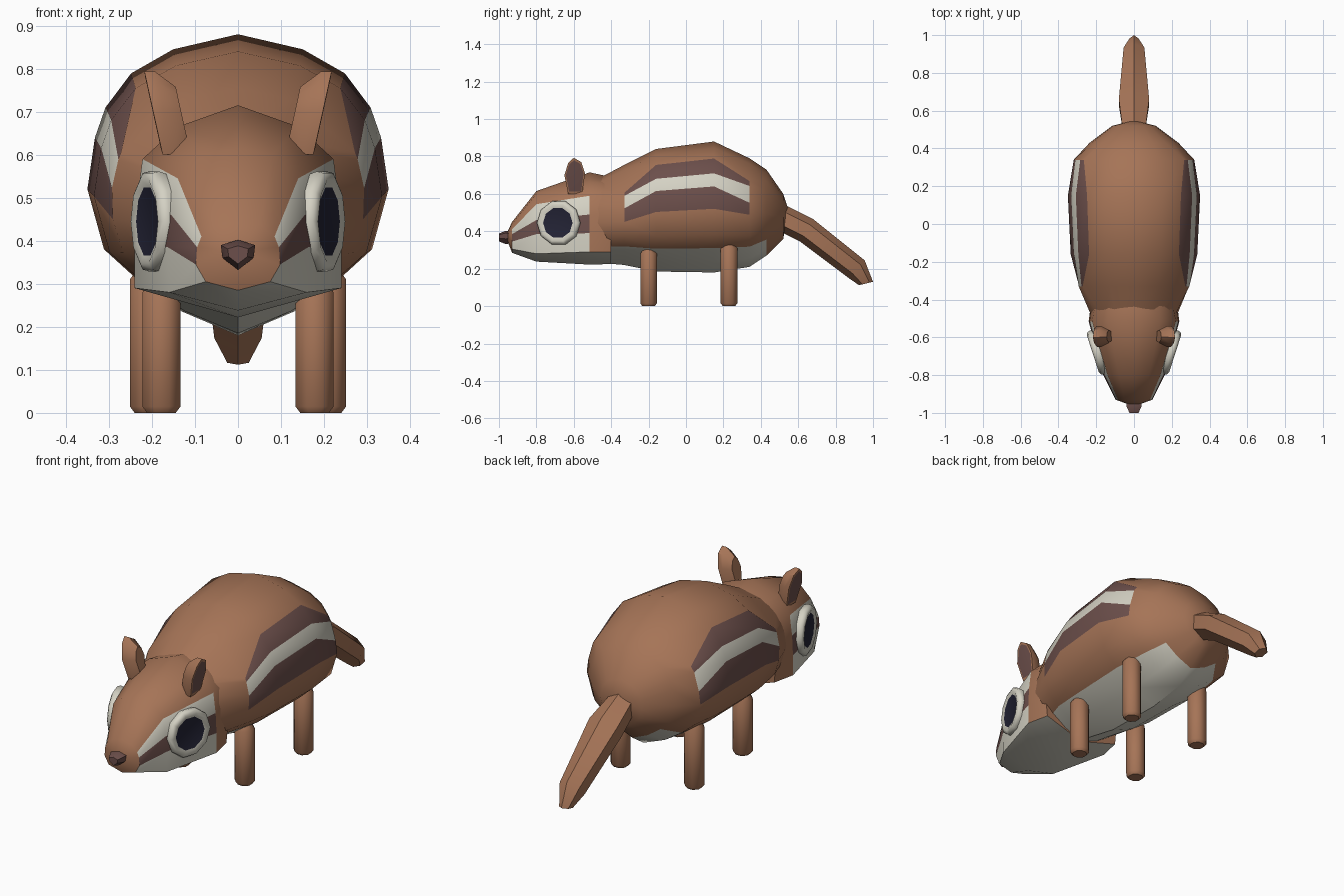
import bpy, bmesh, math
from mathutils import Vector

if "Cube" in bpy.data.objects:
    bpy.data.objects.remove(bpy.data.objects["Cube"])

def material(name, rgb):
    m = bpy.data.materials.new(name)
    m.diffuse_color = (*rgb, 1)
    m.use_nodes = True
    m.node_tree.nodes["Principled BSDF"].inputs["Base Color"].default_value = m.diffuse_color
    return m

BROWN, CREAM, PLUM, NAVY = range(4)
MATS = [material("fur brown", (.38, .175, .095)), material("cream", (.66, .64, .55)),
        material("dark plum", (.15, .078, .07)), material("eye navy", (.017, .017, .036))]

def loft(name, rings, rule=lambda i, k: BROWN, caps=(BROWN, BROWN), angle=40):
    """Skin closed rings; a ring holding one point becomes a pole. rule(ring, side) gives the colour."""
    bm = bmesh.new()
    vs = [[bm.verts.new(p) for p in r] for r in rings]
    n = max(len(r) for r in vs)
    for i, (a, b) in enumerate(zip(vs, vs[1:])):
        for k in range(n):
            l = (k + 1) % n
            if len(a) == 1:
                f = bm.faces.new((a[0], b[k], b[l]))
            elif len(b) == 1:
                f = bm.faces.new((a[k], a[l], b[0]))
            else:
                f = bm.faces.new((a[k], a[l], b[l], b[k]))
            f.material_index = rule(i, k)
    for r, c in ((vs[0], caps[0]), (vs[-1], caps[1])):
        if len(r) > 1:
            bm.faces.new(r).material_index = c
    bmesh.ops.recalc_face_normals(bm, faces=bm.faces)
    me = bpy.data.meshes.new(name)
    bm.to_mesh(me)
    bm.free()
    for m in MATS:
        me.materials.append(m)
    ob = bpy.data.objects.new(name, me)
    bpy.context.collection.objects.link(ob)
    bpy.ops.object.select_all(action='DESELECT')
    ob.select_set(True)
    bpy.context.view_layer.objects.active = ob
    bpy.ops.object.shade_smooth_by_angle(angle=math.radians(angle))
    return ob

def mirrored(y, half):
    """Full ring from a half section running top to bottom."""
    pts = list(half) + [(-x, z) for x, z in half[-2:0:-1]]
    return [(x, y, z) for x, z in pts]

# Body: one cross-section (height share, width share) scaled along the spine
SECTION = [(1, 0), (.95, .43), (.87, .71), (.757, .88), (.657, .95), (.486, 1),
           (.286, .89), (.186, .67), (.079, .37), (0, 0)]

def width_at(t):
    for (t1, w1), (t0, w0) in zip(SECTION, SECTION[1:]):
        if t >= t0:
            return w0 + (w1 - w0) * (t - t0) / (t1 - t0)

# y, top, bottom, half width
SPINE = [(-.50, .665, .235, .22), (-.33, .755, .22, .30), (-.16, .84, .185, .335),
         (.15, .88, .18, .35), (.34, .79, .21, .32), (.43, .73, .27, .235), (.52, .60, .36, .115)]
# stripes pinch together at their two ends
PINCH = {1: {2: .72, 3: .69, 4: .565, 5: .43}, 4: {2: .79, 3: .745, 4: .59, 5: .48}}
rings = []
for i, (y, top, bot, w) in enumerate(SPINE):
    half = []
    for j, (t, _) in enumerate(SECTION):
        t = PINCH.get(i, {}).get(j, t)
        half.append((w * width_at(t), bot + t * (top - bot)))
    rings.append(mirrored(y, half))
rings.append([(0, .548, .515)])

def body_colour(i, k):
    j = min(k, 17 - k)
    if 1 <= i <= 3 and 2 <= j <= 4:
        return CREAM if j == 3 else PLUM
    return CREAM if j >= 7 and i <= 4 else BROWN

loft("body", rings, body_colour)

# Head: crown, brow, cheek band, jaw corner, chin
HEAD = [
    (-.40, [(0, .69), (.13, .65), (.20, .58), (.22, .48), (.225, .39), (.215, .29), (0, .225)]),
    (-.515, [(0, .715), (.14, .665), (.222, .59), (.235, .49), (.24, .39), (.24, .29), (0, .222)]),
    (-.80, [(0, .615), (.08, .60), (.14, .545), (.155, .46), (.163, .385), (.16, .28), (0, .238)]),
    (-.93, [(0, .45), (.05, .44), (.085, .41), (.095, .385), (.098, .345), (.075, .305), (0, .285)]),
]

def head_colour(i, k):
    j = min(k, 11 - k)
    if i == 3:
        return BROWN
    if j == 5:
        return CREAM
    return {2: CREAM, 3: PLUM, 4: CREAM}.get(j, BROWN) if i in (1, 2) else BROWN

loft("head", [mirrored(y, h) for y, h in HEAD] + [[(0, -.965, .375)]], head_colour)

# Nose
NOSE = [(0, .402), (.04, .39), (.036, .36), (0, .332)]
loft("nose", [mirrored(y, [(x * s, .368 + (z - .368) * s) for x, z in NOSE])
              for y, s in ((-.93, .9), (-.965, 1), (-1, .6))], caps=(PLUM, PLUM),
     rule=lambda i, k: PLUM)

EAR = [(-.63, .60), (-.65, .70), (-.63, .765), (-.60, .793), (-.56, .77), (-.54, .71), (-.555, .60)]
# radius, offset along the eye axis
EYE = [(.112, -.03), (.122, 0), (.118, .016), (.102, .024), (.083, .017), (0, .018)]

for side, s in (("right", 1), ("left", -1)):
    # Eye: turned disc with a raised pale rim
    a = math.radians(18)
    axis = Vector((s * math.cos(a), -math.sin(a), 0))
    across = Vector((s * math.sin(a), math.cos(a), 0))
    centre = Vector((s * .195, -.68, .445))
    n = 10
    eye = []
    for r, h in EYE:
        base = centre + axis * h
        ring = [base + across * r * math.cos(2 * math.pi * k / n)
                + Vector((0, 0, r * math.sin(2 * math.pi * k / n))) for k in range(n)]
        eye.append(ring if r else [base])
    loft(side + "_eye", eye, lambda i, k: NAVY if i == 4 else CREAM, angle=50)

    # Ear: flat dark outer face, rounded inner side
    ear = []
    for scale, off in ((.86, .001), (1, 0), (1, -.025), (.62, -.065)):
        ring = []
        for y, z in EAR:
            y, z = -.595 + (y + .595) * scale, .70 + (z - .70) * scale
            ring.append((s * (.175 + (z - .60) * .22 + off), y, z))
        ear.append(ring)
    loft(side + "_ear", ear, caps=(PLUM, BROWN))

    # Legs: eight-sided posts with a small bevel at the foot
    for part, x, y, top in (("front", .178, -.2, .28), ("back", .207, .23, .31)):
        leg = []
        for r, z in ((.036, 0), (.048, .015), (.048, top), (.025, top + .03)):
            leg.append([(s * x + r * math.cos(math.pi * (k + .5) / 4),
                         y + r * math.sin(math.pi * (k + .5) / 4), z) for k in range(8)])
        loft(f"{side}_{part}_leg", leg)

# Tail: upper edge, lower edge, half width
tail = []
for (y1, z1), (y0, z0), w in (((.50, .555), (.50, .40), .06), ((.68, .465), (.61, .345), .08),
                              ((.955, .245), (.87, .15), .055), ((1, .13), (.925, .112), .025)):
    up, lo = Vector((0, y1, z1)), Vector((0, y0, z0))
    tail.append([(up + lo) / 2 + (up - lo) / 2 * math.cos(k * math.pi / 3)
                 + Vector((w * math.sin(k * math.pi / 3) / .866, 0, 0)) for k in range(6)])
loft("tail", tail)
